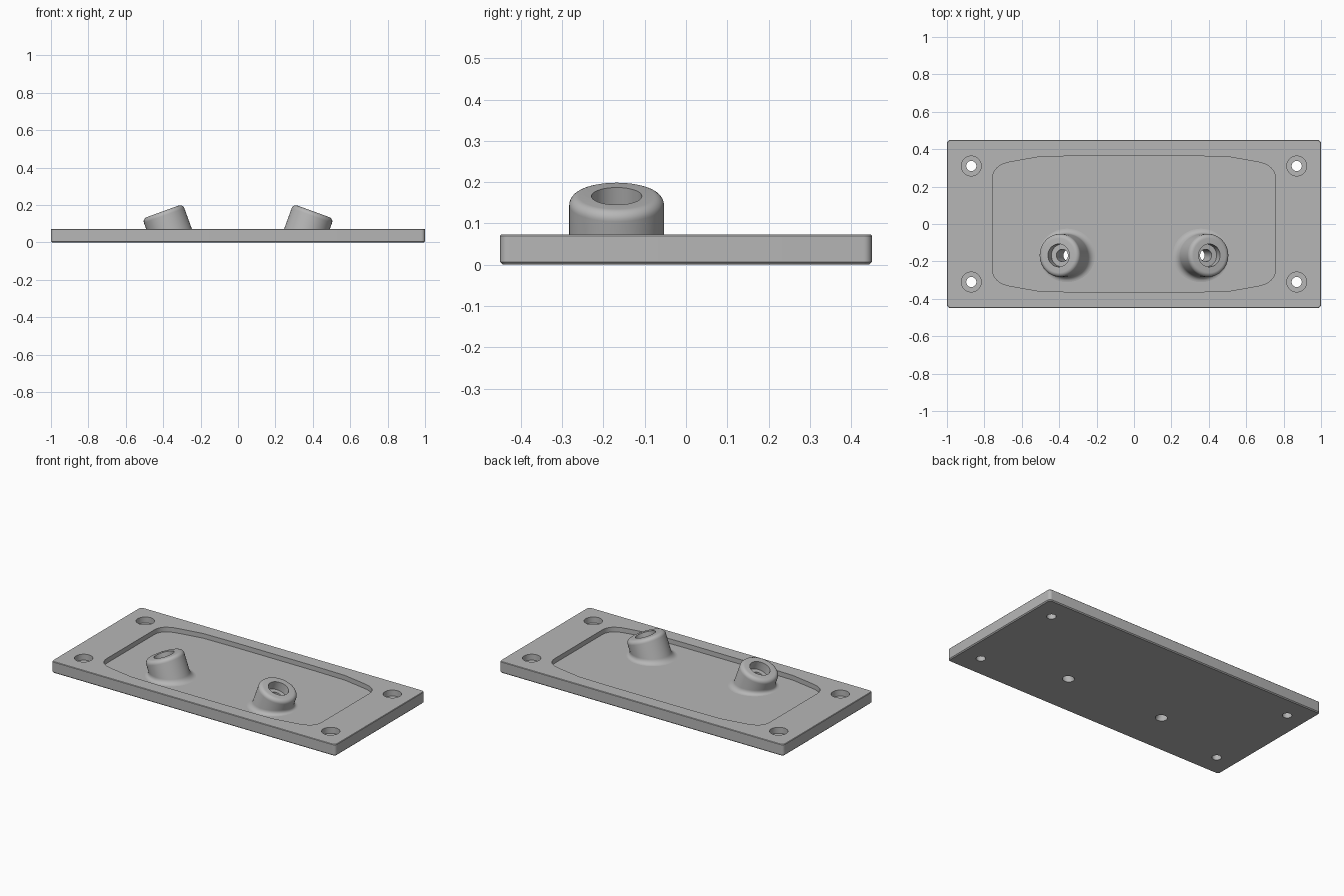
import bpy, bmesh
from math import sin, cos, pi, radians
from mathutils import Matrix, Vector

if "Cube" in bpy.data.objects:
    bpy.data.objects.remove(bpy.data.objects["Cube"])

SEG = 64
TOP = 0.073          # plate thickness
FLOOR = 0.043        # pocket floor height
TILT = radians(20)

grey = bpy.data.materials.new("grey metal")
grey.diffuse_color = (0.47, 0.47, 0.47, 1)
grey.use_nodes = True
grey.node_tree.nodes["Principled BSDF"].inputs["Base Color"].default_value = grey.diffuse_color


def loft(name, rings):
    """Closed solid through a stack of equal-sized point rings."""
    bm = bmesh.new()
    rows = [[bm.verts.new(p) for p in ring] for ring in rings]
    n = len(rows[0])
    for a, b in zip(rows, rows[1:]):
        for i in range(n):
            j = (i + 1) % n
            bm.faces.new((a[i], a[j], b[j], b[i]))
    bm.faces.new(rows[0][::-1])
    bm.faces.new(rows[-1])
    bmesh.ops.recalc_face_normals(bm, faces=bm.faces)
    mesh = bpy.data.meshes.new(name)
    bm.to_mesh(mesh)
    bm.free()
    mesh.materials.append(grey)
    obj = bpy.data.objects.new(name, mesh)
    bpy.context.collection.objects.link(obj)
    return obj


def circle(r, z, mat=Matrix(), rx=None):
    return [mat @ Vector(((rx or r) * cos(2 * pi * i / SEG), r * sin(2 * pi * i / SEG), z))
            for i in range(SEG)]


def rounded_rect(hx, hy, r, z, steps=6):
    pts = []
    for k, (sx, sy) in enumerate([(1, 1), (-1, 1), (-1, -1), (1, -1)]):
        for i in range(steps + 1):
            a = (k + i / steps) * pi / 2
            pts.append((sx * (hx - r) + r * cos(a), sy * (hy - r) + r * sin(a), z))
    return pts


def pocket_outline(z, grow=0.0):
    # quarter outline: straight side, rounded corner, shallow taper, flat edge
    q = [(0.757, 0.24)]
    p0, p1, p2 = Vector((0.757, 0.24)), Vector((0.755, 0.315)), Vector((0.66, 0.332))
    for i in range(1, 9):
        t = i / 8
        q.append(tuple(p0 * (1 - t) ** 2 + p1 * 2 * t * (1 - t) + p2 * t * t))
    q += [(0.5, 0.36), (0.28, 0.364)]
    q = [(x + grow, y + grow) for x, y in q]
    left = [(-x, y) for x, y in reversed(q)]
    half = q + left
    return [(x, y, z) for x, y in half] + [(-x, -y, z) for x, y in half]


def boolean(target, tool, operation):
    mod = target.modifiers.new(tool.name, "BOOLEAN")
    mod.operation = operation
    mod.solver = "EXACT"
    mod.object = tool
    deps = bpy.context.evaluated_depsgraph_get()
    mesh = bpy.data.meshes.new_from_object(target.evaluated_get(deps))
    target.modifiers.clear()
    target.data = mesh
    bpy.data.objects.remove(tool)


# Base plate with small edge chamfers
C = 0.006
plate = loft("mounting_plate", [
    rounded_rect(1 - C, 0.45 - C, 0.02 - C, 0),
    rounded_rect(1, 0.45, 0.02, C),
    rounded_rect(1, 0.45, 0.02, TOP - C / 2),
    rounded_rect(1 - C / 2, 0.45 - C / 2, 0.02 - C / 2, TOP)])

# Shallow pocket
boolean(plate, loft("pocket_cutter", [
    pocket_outline(FLOOR), pocket_outline(TOP + 0.05)]), "DIFFERENCE")

# Counterbored screw holes in the corners
for sx in (-1, 1):
    for sy in (-1, 1):
        at = Matrix.Translation((0.87 * sx, 0.31 * sy, 0))
        boolean(plate, loft("screw_hole_cutter", [
            circle(r, z, at) for r, z in
            ((0.027, -0.05), (0.027, 0.035), (0.053, 0.035), (0.053, 0.12))]), "DIFFERENCE")

# Tilted bosses leaning outwards, with filleted foot, rounded rim and stepped bore
R, FOOT, RIM = 0.115, 0.028, 0.024
for s in (-1, 1):
    top = Vector((0.403 * s, -0.168, 0.166))
    frame = Matrix.Translation(top) @ Matrix.Rotation(TILT * s, 4, "Y")
    lean = Vector((sin(TILT) * s, 0, cos(TILT)))

    def level(z, out):
        centre = top + lean * ((z - top.z) / lean.z)
        return circle(R + out, 0, Matrix.Translation(centre), R / cos(TILT) + out)

    rings = [level(0.02, FOOT)]
    for i in range(7):
        a = i / 6 * pi / 2
        rings.append(level(FLOOR + FOOT * (1 - cos(a)), FOOT * (1 - sin(a))))
    for i in range(7):
        a = i / 6 * pi / 2
        rings.append(circle(R - RIM * (1 - cos(a)), -RIM * (1 - sin(a)), frame))
    boolean(plate, loft("boss", rings), "UNION")
    boolean(plate, loft("bore_cutter", [
        circle(r, z, frame) for r, z in
        ((0.033, -0.25), (0.033, -0.055), (0.061, -0.055), (0.061, 0.06))]), "DIFFERENCE")

# Smooth rounds, sharp machined edges
for o in bpy.context.selected_objects:
    o.select_set(False)
plate.select_set(True)
bpy.context.view_layer.objects.active = plate
bpy.ops.object.shade_smooth_by_angle(angle=radians(30))
